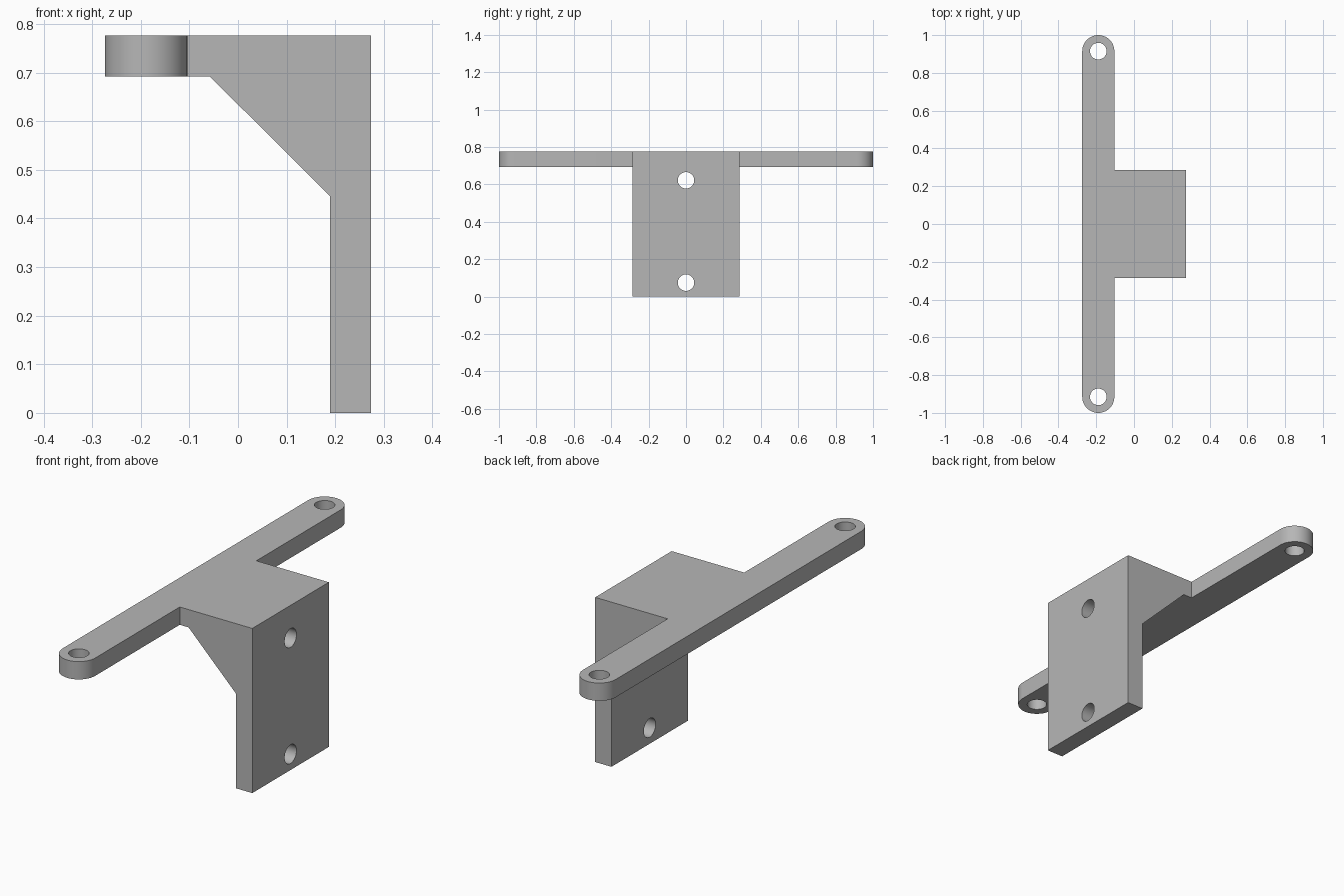
import bpy
import bmesh
from math import cos, sin, pi
from mathutils import Vector

cube = bpy.data.objects.get("Cube")
if cube:
    bpy.data.objects.remove(cube, do_unlink=True)

grey = bpy.data.materials.new("plain grey")
grey.use_nodes = True
colour = (0.47, 0.47, 0.47, 1)
grey.diffuse_color = colour
grey.node_tree.nodes["Principled BSDF"].inputs["Base Color"].default_value = colour

TOP, UNDER = 0.776, 0.692        # arm plate heights
ARM_X, ARM_R, ARM_Y = -0.189, 0.085, 0.915
BACK, HALF_WIDTH = 0.274, 0.285  # mounting face and bracket half width
HOLE_R = 0.044


def prism(name, outline, direction):
    """Extrude a closed outline of 3D points along a direction."""
    bm = bmesh.new()
    face = bm.faces.new([bm.verts.new(p) for p in outline])
    result = bmesh.ops.extrude_face_region(bm, geom=[face])
    moved = [v for v in result["geom"] if isinstance(v, bmesh.types.BMVert)]
    bmesh.ops.translate(bm, verts=moved, vec=Vector(direction))
    bmesh.ops.recalc_face_normals(bm, faces=bm.faces)
    mesh = bpy.data.meshes.new(name)
    bm.to_mesh(mesh)
    bm.free()
    mesh.materials.append(grey)
    obj = bpy.data.objects.new(name, mesh)
    bpy.context.collection.objects.link(obj)
    return obj


def combine(target, other, operation):
    """Apply a boolean and discard the helper."""
    bpy.context.view_layer.objects.active = target
    mod = target.modifiers.new("join", "BOOLEAN")
    mod.object, mod.operation, mod.solver = other, operation, "EXACT"
    bpy.ops.object.modifier_apply(modifier=mod.name)
    bpy.data.objects.remove(other, do_unlink=True)


def circle(radius, steps=48):
    return [(radius * cos(2 * pi * i / steps), radius * sin(2 * pi * i / steps))
            for i in range(steps)]


# Gusseted upright with its top flange
profile = [(ARM_X, TOP), (ARM_X, UNDER), (-0.058, UNDER), (0.189, 0.446),
           (0.189, 0), (BACK, 0), (BACK, TOP)]
bracket = prism("mounting_bracket", [(x, -HALF_WIDTH, z) for x, z in profile],
                (0, 2 * HALF_WIDTH, 0))

# Long cross arm with rounded ends
slot = []
for end, start in ((1, 0), (-1, pi)):
    for i in range(25):
        a = start + pi * i / 24
        slot.append((ARM_X + ARM_R * cos(a), end * ARM_Y + ARM_R * sin(a), UNDER))
arm = prism("cross_arm", slot, (0, 0, TOP - UNDER))
combine(bracket, arm, "UNION")

# Vertical screw holes at the arm ends
for side in (-1, 1):
    hole = prism("arm_hole", [(ARM_X + u, side * ARM_Y + v, UNDER - 0.1)
                              for u, v in circle(HOLE_R)], (0, 0, 0.4))
    combine(bracket, hole, "DIFFERENCE")

# Horizontal screw holes through the upright
for z in (0.075, 0.622):
    hole = prism("upright_hole", [(-0.3, u, z + v) for u, v in circle(HOLE_R)],
                 (0.7, 0, 0))
    combine(bracket, hole, "DIFFERENCE")

# Smooth the round walls, keep the edges crisp
bpy.ops.object.select_all(action="DESELECT")
bracket.select_set(True)
bpy.context.view_layer.objects.active = bracket
bpy.ops.object.shade_smooth_by_angle(angle=pi / 6)
